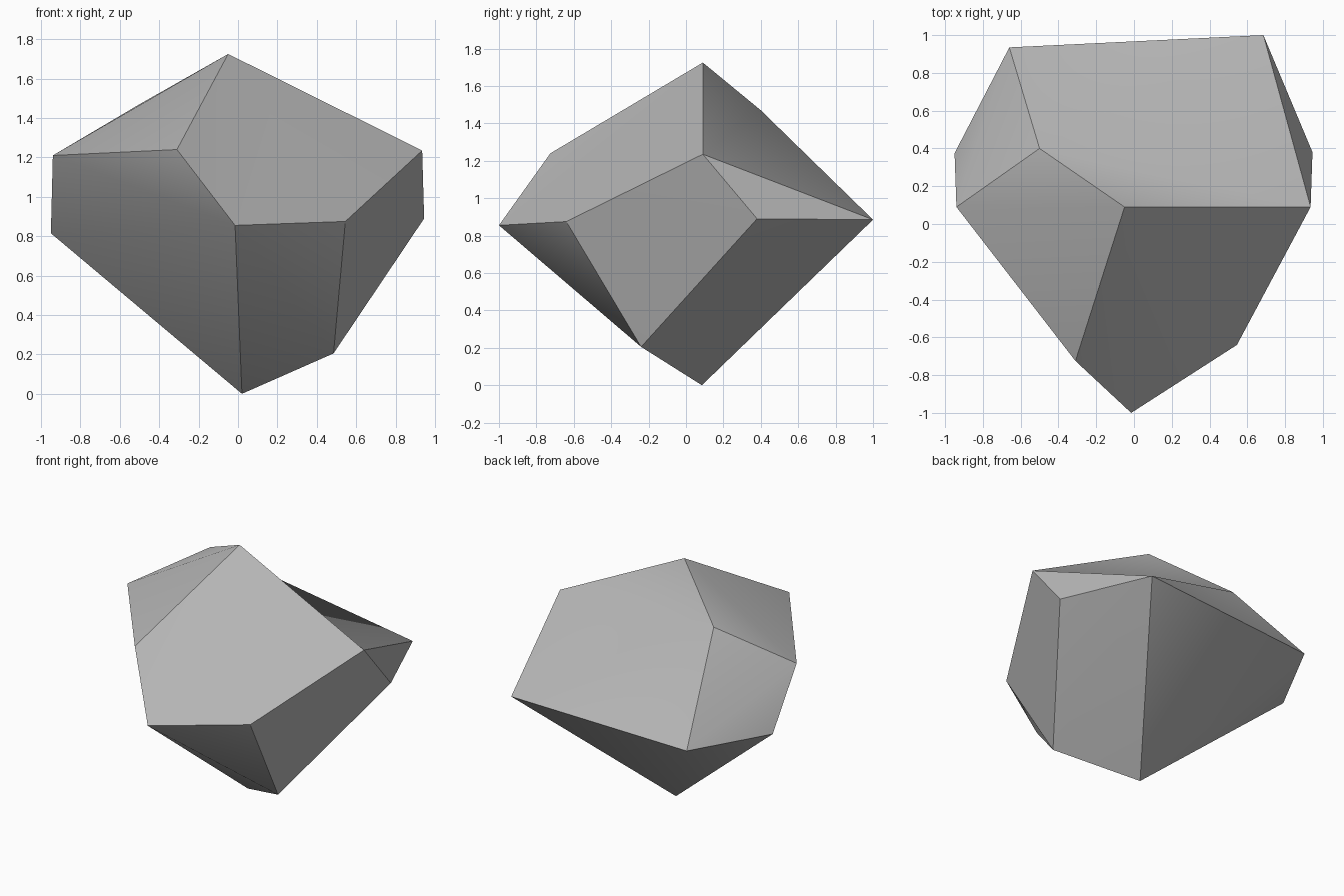
import bpy
import bmesh

cube = bpy.data.objects.get("Cube")
if cube:
    bpy.data.objects.remove(cube, do_unlink=True)

# Stone colour
stone = bpy.data.materials.new("stone_grey")
stone.use_nodes = True
grey = (0.47, 0.47, 0.47, 1)
stone.diffuse_color = grey
bsdf = stone.node_tree.nodes["Principled BSDF"]
bsdf.inputs["Base Color"].default_value = grey
bsdf.inputs["Roughness"].default_value = 0.9

# Corners of the rock
corners = {
    "A": (-0.05, 0.09, 1.725),   # peak
    "B": (-0.5, 0.4, 1.47),
    "C": (0.935, 0.09, 1.235),
    "D": (0.945, 0.38, 0.89),
    "E": (0.485, -0.24, 0.205),
    "F": (0.02, 0.085, 0),       # foot
    "G": (-0.95, 0.375, 0.815),
    "H": (-0.94, 0.09, 1.21),
    "I": (-0.31, -0.725, 1.24),
    "J": (-0.015, -1.0, 0.855),
    "K": (0.545, -0.64, 0.875),
    "L": (0.685, 1.0, 0.885),
    "M": (-0.66, 0.935, 0.83),
}

# Facets, each a fan of triangles from its first corner
facets = ["ABHI", "ACKJI", "JFGHI", "JKEF", "KCDE",
          "HBMG", "BMLCA", "CLD", "EFLD", "FLMG"]

bm = bmesh.new()
verts = {name: bm.verts.new(co) for name, co in corners.items()}
facet_of = {}
for loop in facets:
    for p, q in zip(loop[1:], loop[2:]):
        face = bm.faces.new([verts[loop[0]], verts[p], verts[q]])
        face.smooth = True
        facet_of[face] = loop
bmesh.ops.recalc_face_normals(bm, faces=bm.faces[:])

# Hard creases between facets, soft folds inside them
for edge in bm.edges:
    edge.smooth = len({facet_of[f] for f in edge.link_faces}) == 1

mesh = bpy.data.meshes.new("rock")
bm.to_mesh(mesh)
bm.free()
mesh.materials.append(stone)
rock = bpy.data.objects.new("rock", mesh)
bpy.context.collection.objects.link(rock)
